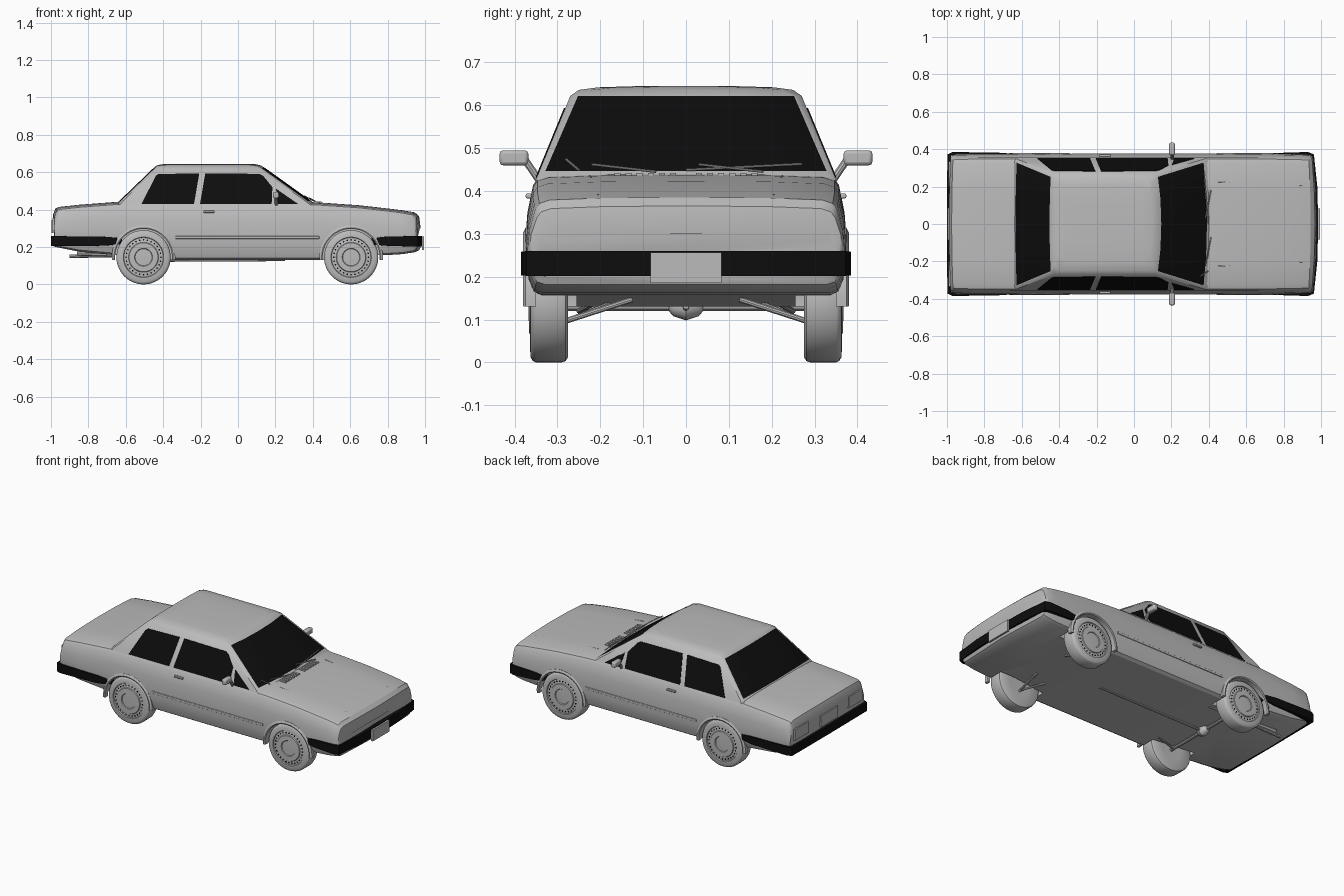
import bpy, bmesh
from math import sin, cos, pi, radians
from mathutils import Vector

cube = bpy.data.objects.get("Cube")
if cube:
    bpy.data.objects.remove(cube)


def material(name, value):
    m = bpy.data.materials.new(name)
    m.use_nodes = True
    colour = (value, value, value, 1)
    m.diffuse_color = colour
    m.node_tree.nodes["Principled BSDF"].inputs["Base Color"].default_value = colour
    return m


GREY = material("body grey", 0.5)
BLACK = material("glass and rubber black", 0.004)


def finish(obj, angle=35):
    bpy.ops.object.select_all(action='DESELECT')
    obj.select_set(True)
    bpy.context.view_layer.objects.active = obj
    bpy.ops.object.shade_smooth_by_angle(angle=radians(angle))


def loft(name, rings, mats=(GREY,), rule=None, smooth=True):
    """Skin closed rings of equal size and cap both ends."""
    bm = bmesh.new()
    rows = [[bm.verts.new(p) for p in ring] for ring in rings]
    n = len(rows[0])
    for r, (a, b) in enumerate(zip(rows, rows[1:])):
        for i in range(n):
            j = (i + 1) % n
            face = bm.faces.new((a[i], a[j], b[j], b[i]))
            if rule:
                face.material_index = rule(r, i)
    bm.faces.new(rows[0])
    bm.faces.new(rows[-1])
    bmesh.ops.recalc_face_normals(bm, faces=bm.faces)
    me = bpy.data.meshes.new(name)
    bm.to_mesh(me)
    bm.free()
    for m in mats:
        me.materials.append(m)
    obj = bpy.data.objects.new(name, me)
    bpy.context.collection.objects.link(obj)
    if smooth:
        finish(obj)
    return obj


def lathe(name, x, z, side, profile, steps=40, mat=GREY):
    rings = [[(x + r * cos(2 * pi * k / steps), side * y, z + r * sin(2 * pi * k / steps))
              for k in range(steps)] for r, y in profile]
    return loft(name, rings, (mat,))


def rod(name, a, b, r, steps=10, mat=GREY):
    a, b = Vector(a), Vector(b)
    q = (b - a).to_track_quat('Z', 'Y')
    circle = [q @ Vector((r * cos(2 * pi * k / steps), r * sin(2 * pi * k / steps), 0))
              for k in range(steps)]
    return loft(name, [[p + c for c in circle] for p in (a, b)], (mat,))


def box(name, x, y, z, mat=GREY, bevel=0):
    rings = [[(x[i], y[j], h) for i, j in ((0, 0), (1, 0), (1, 1), (0, 1))] for h in z]
    obj = loft(name, rings, (mat,), smooth=False)
    if bevel:
        mod = obj.modifiers.new("bevel", 'BEVEL')
        mod.width, mod.segments = bevel, 2
        finish(obj)
    return obj


def mirrored(half):
    """Close a half outline, running from y = 0 to y = 0, across the centre plane."""
    return half + [(x, -y, z) for x, y, z in half[-2:0:-1]]


# Lower body: x, top height, bottom height, half width, bow of the ends
STATIONS = [(-.99, .30, .215, .365, .01), (-.99, .37, .205, .368, .01),
            (-.975, .408, .20, .37, .008), (-.95, .415, .195, .373, 0),
            (-.85, .426, .175, .375, 0), (-.64, .442, .155, .375, 0),
            (-.34, .442, .13, .375, 0), (.05, .442, .13, .375, 0),
            (.40, .439, .13, .375, 0), (.45, .437, .13, .375, 0),
            (.65, .423, .155, .375, 0), (.80, .406, .157, .374, 0),
            (.88, .396, .162, .372, .005), (.945, .385, .172, .37, .012),
            (.968, .365, .182, .366, .018), (.977, .30, .20, .36, .02)]
SHOULDER = [(0, 0), (.5, .001), (.86, .006), (.925, .014), (.952, .028)]
FLANK = [(.987, .75), (1, .5), (.995, .3), (.98, .16), (.95, .04), (.9, 0), (0, 0)]


def body_ring(x, top, low, w, bow):
    s = 1 if x > 0 else -1
    pts = [(f, top - d) for f, d in SHOULDER]
    pts += [(f, low + t * (top - .028 - low)) for f, t in FLANK]
    return mirrored([(x - s * bow * f * f, w * f, z) for f, z in pts])


body = loft("lower_body", [body_ring(*s) for s in STATIONS], smooth=False)

# Wheel wells
AXLES = (-.505, .605)
WHEEL_Z = .145
for x in AXLES:
    for side in (-1, 1):
        cutter = lathe("wheel_well_cutter", x, WHEEL_Z, side, [(.154, .255), (.154, .45)])
        cutter.hide_render = True
        bpy.context.view_layer.objects.active = body
        mod = body.modifiers.new("well", 'BOOLEAN')
        mod.operation, mod.solver, mod.object = 'DIFFERENCE', 'EXACT', cutter
        bpy.ops.object.modifier_apply(modifier=mod.name)
        bpy.data.objects.remove(cutter)
finish(body, 30)


# Cabin: height, rear x, front x, half width, corner size
def side_y(z):
    return .342 - .411 * (z - .447)


CABIN = [(.424, -.652, .42, side_y(.424), .014), (.447, -.634, .39, side_y(.447), .014),
         (.622, -.452, .146, .27, .018), (.636, -.435, .122, .25, .03),
         (.642, -.41, .10, .205, .04), (.645, -.36, .05, .11, .05)]


def cabin_ring(z, back, front, y, c):
    bow = .018
    return mirrored([(back, 0, z), (back + .002, y * .5, z), (back + .006, y - c, z),
                     (back + c + .006, y, z), (front - bow - c, y, z),
                     (front - bow, y - c, z), (front - bow / 4, y * .5, z), (front, 0, z)])


loft("cabin", [cabin_ring(*r) for r in CABIN], (GREY, BLACK),
     lambda row, i: int(row == 1 and i in (0, 1, 5, 6, 7, 8, 12, 13)))

# Side glass plates following the cabin sides
WINDOWS = {
    "rear_side_window": [(-.515, .431), (-.44, .58), (-.425, .59), (-.207, .594), (-.235, .431)],
    "front_side_window": [(-.203, .431), (-.175, .594), (.115, .591), (.135, .58),
                          (.184, .52), (.18, .431)],
    "quarter_window": [(.203, .512), (.32, .431), (.215, .431)]}
for side in (-1, 1):
    for name, outline in WINDOWS.items():
        loft(name, [[(x, side * (side_y(z) + d), z) for x, z in outline] for d in (-.003, .003)],
             (BLACK,), smooth=False)


# Wraparound bumpers: x, half width, bottom, top
def bumper(name, half):
    path = half + [(x, -y, a, b) for x, y, a, b in half[-2::-1]]
    rings = []
    for x, y, a, b in path:
        xi, yi = x - (.03 if x > 0 else -.03), y * .92
        rings.append([(x, y, a), (x, y, b), (xi, yi, b), (xi, yi, a)])
    loft(name, rings, (BLACK,))


bumper("rear_bumper", [(-.65, .376, .215, .25), (-.72, .381, .207, .255), (-.97, .385, .205, .258),
                       (-.998, .372, .205, .258), (-1, 0, .205, .258)])
bumper("front_bumper", [(.745, .376, .212, .25), (.80, .381, .207, .256), (.93, .385, .203, .258),
                        (.962, .372, .202, .26), (.98, .2, .202, .26), (.985, 0, .202, .26)])
box("front_number_plate", (.983, .995), (-.083, .083), (.185, .256))
box("rear_number_plate", (-.997, -.988), (-.085, .085), (.275, .345))

# Wheels, hub covers, and arch lips
TYRE = [(.07, .277), (.132, .275), (.142, .281), (.145, .29), (.145, .35), (.141, .358),
        (.132, .363), (.108, .364), (.105, .358), (.08, .361), (.077, .366), (.048, .367),
        (.045, .362), (.01, .363)]
for x in AXLES:
    for side in (-1, 1):
        lathe("wheel", x, WHEEL_Z, side, TYRE, 48)
        for k in range(28):
            a = 2 * pi * k / 28
            lathe("hub_slot", x + .093 * cos(a), WHEEL_Z + .093 * sin(a), side,
                  [(.0045, .357), (.0045, .3612)], 6, BLACK)
        arc = [radians(-5 + 190 * k / 28) for k in range(29)]
        loft("arch_lip", [[(x + r * cos(a), side * y, WHEEL_Z + r * sin(a))
                           for r, y in ((.152, .35), (.152, .377), (.158, .38), (.17, .374), (.17, .35))]
                          for a in arc])

# Side trim, door handles, mirrors, bonnet creases
for side in (-1, 1):
    def ys(a, b):
        return sorted((side * a, side * b))
    box("side_trim", (-.335, .435), ys(.368, .378), (.244, .258), bevel=.002)
    box("door_handle", (-.185, -.125), ys(.36, .374), (.383, .394), bevel=.003)
    rod("mirror_arm", (.205, side * .343, .425), (.205, side * .375, .472), .009)
    box("mirror_housing", (.188, .218), ys(.368, .435), (.46, .495), bevel=.008)
    rod("bonnet_crease", (.45, side * .225, .434), (.90, side * .205, .389), .003)
    box("tail_lamp", (-.992, -.982), ys(.2, .335), (.285, .355))
    # Front suspension arms
    rod("lower_arm", (.605, side * .28, .097), (.605, side * .125, .147), .007)
    rod("radius_arm", (.605, side * .27, .10), (.50, side * .17, .14), .006)
    rod("rear_link", (-.505, side * .25, .12), (-.36, side * .22, .135), .006)

# Cowl vents and wipers
for side in (-1, 1):
    for k in range(6):
        y = side * (.03 + k * .026)
        box("cowl_vent", (.405, .447), (y - .007, y + .007), (.434, .4425))
for y in (-.02, -.27):
    rod("wiper", (.398, y + .02, .449), (.375, y + .29, .463) if y > -.1 else (.355, y - .01, .474), .003)
    rod("wiper_arm", (.412, y + .2, .445), (.382, y + .05, .462), .003)

# Underside: rear axle, differential, driveshaft, exhaust
rod("rear_axle", (-.505, -.28, .13), (-.505, .28, .13), .01)
lathe("differential", -.505, .13, 1, [(.01, -.04), (.022, -.03), (.032, 0), (.022, .03), (.01, .04)], 16)
rod("driveshaft", (-.48, 0, .128), (.25, 0, .132), .008)
rod("exhaust_pipe", (-.90, .2, .15), (-.66, .2, .155), .01)
rod("silencer", (-.86, .2, .168), (-.70, .2, .165), .018)
